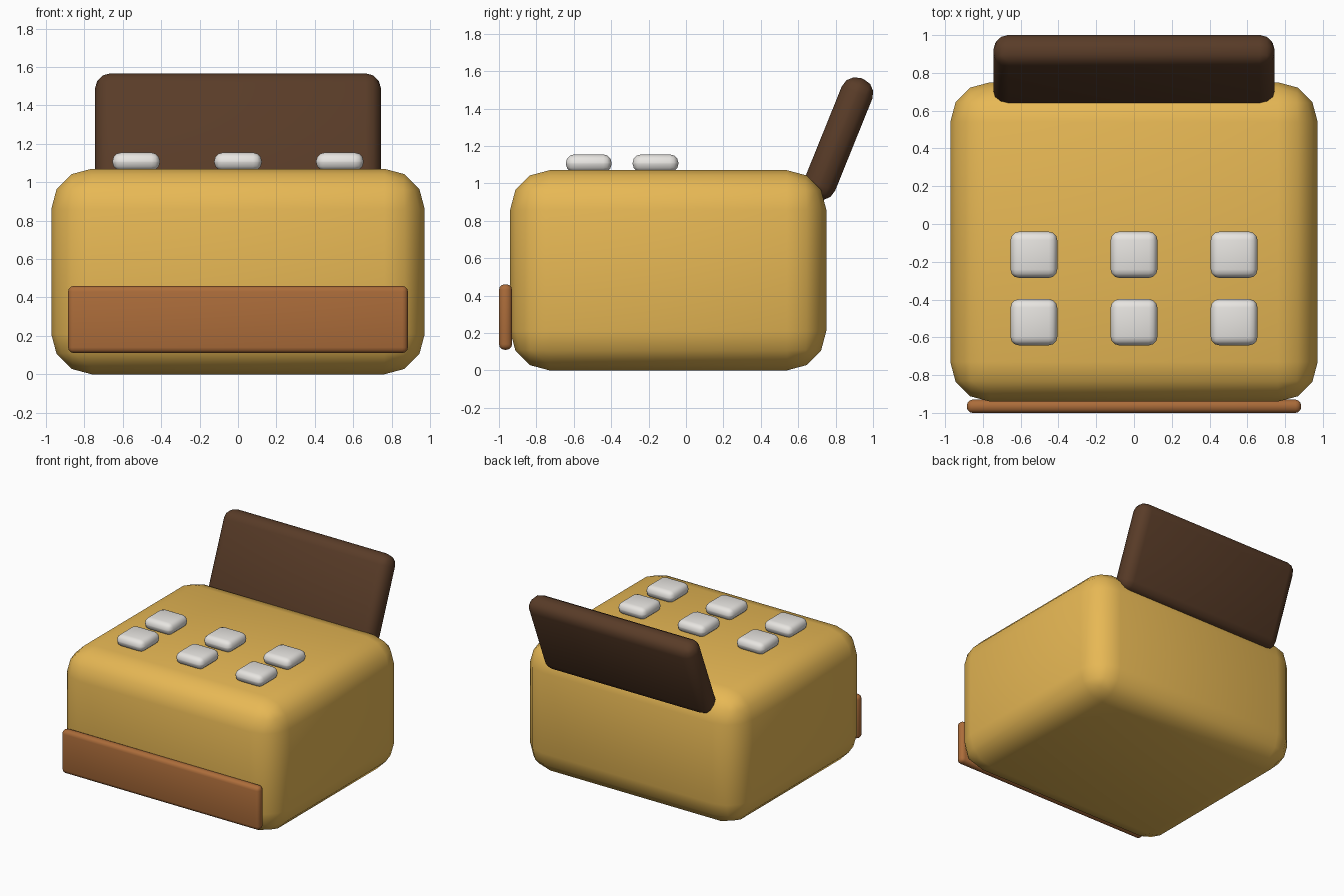
import bpy
import math

cube = bpy.data.objects.get("Cube")
if cube:
    bpy.data.objects.remove(cube, do_unlink=True)


def make_material(name, colour):
    mat = bpy.data.materials.new(name)
    mat.use_nodes = True
    rgba = (*colour, 1.0)
    mat.diffuse_color = rgba
    mat.node_tree.nodes["Principled BSDF"].inputs["Base Color"].default_value = rgba
    return mat


def rounded_box(name, centre, size, radius, mat, tilt=0.0):
    """Box with rounded edges and smooth shading."""
    bpy.ops.mesh.primitive_cube_add(size=1, location=centre)
    obj = bpy.context.object
    obj.name = name
    obj.scale = size
    bpy.ops.object.transform_apply(location=False, rotation=False, scale=True)
    obj.rotation_euler.x = tilt
    bevel = obj.modifiers.new("rounding", "BEVEL")
    bevel.width = radius
    bevel.segments = 3
    bevel.limit_method = "NONE"
    obj.data.materials.append(mat)
    bpy.ops.object.shade_smooth()
    return obj


mustard = make_material("mustard yellow", (0.80, 0.48, 0.09))
copper = make_material("copper brown", (0.41, 0.15, 0.042))
dark_brown = make_material("dark brown", (0.10, 0.045, 0.021))
off_white = make_material("off white", (0.80, 0.78, 0.75))

# Main body
rounded_box("body", (0, -0.095, 0.535), (1.945, 1.69, 1.07), 0.21, mustard)

# Strip along the lower front
rounded_box("front_strip", (0, -0.965, 0.285), (1.77, 0.07, 0.35), 0.03, copper)

# Leaning panel at the back
rounded_box("back_panel", (0, 0.815, 1.239), (1.49, 0.176, 0.69), 0.08,
            dark_brown, math.radians(-22))

# Two rows of three keys on top
for row, y in enumerate((-0.52, -0.163)):
    for col in range(3):
        x = (col - 1) * 0.53
        rounded_box(f"key_{row + 1}_{col + 1}", (x, y, 1.107),
                    (0.248, 0.245, 0.095), 0.045, off_white)
